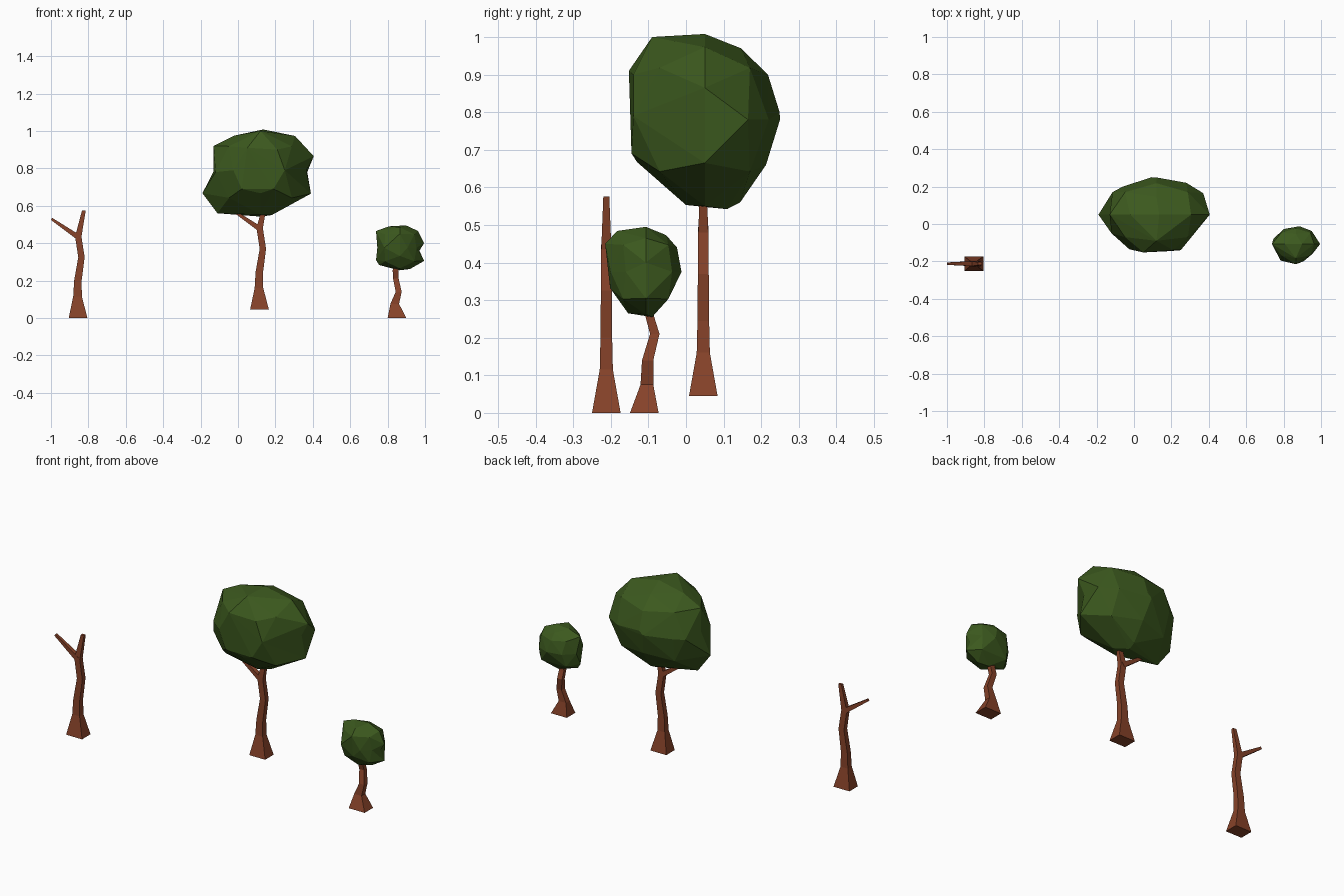
import bpy, bmesh
from mathutils import Vector

if "Cube" in bpy.data.objects:
    bpy.data.objects.remove(bpy.data.objects["Cube"])


def material(name, rgb):
    m = bpy.data.materials.new(name)
    m.diffuse_color = (*rgb, 1)
    m.use_nodes = True
    m.node_tree.nodes["Principled BSDF"].inputs["Base Color"].default_value = m.diffuse_color
    return m


BARK = material("bark", (0.24, 0.055, 0.022))
LEAF = material("leaves", (0.045, 0.10, 0.013))


def finish(bm, name, mat):
    bmesh.ops.recalc_face_normals(bm, faces=bm.faces)
    me = bpy.data.meshes.new(name)
    bm.to_mesh(me)
    bm.free()
    me.materials.append(mat)
    ob = bpy.data.objects.new(name, me)
    bpy.context.collection.objects.link(ob)


def loft(bm, rings):
    # join four-sided rings into a closed tube
    loops = [[bm.verts.new(p) for p in r] for r in rings]
    for a, b in zip(loops, loops[1:]):
        for i in range(4):
            j = (i + 1) % 4
            bm.faces.new((a[i], a[j], b[j], b[i]))
    bm.faces.new(loops[0])
    bm.faces.new(loops[-1])


CORNERS = ((-.5, -.5), (.5, -.5), (.5, .5), (-.5, .5))


def trunk(name, base, path, branch=None):
    # path entries: x, y, z offset, width x, width y
    o = Vector(base)
    bm = bmesh.new()
    loft(bm, [[o + Vector((x + a * w, y + b * d, z)) for a, b in CORNERS]
              for x, y, z, w, d in path])
    if branch:
        start, end, w0, w1 = branch
        axis = (Vector(end) - Vector(start)).normalized()
        up = axis.cross(Vector((0, 1, 0)))
        loft(bm, [[o + Vector(p) + up * a * w + Vector((0, b * w, 0)) for a, b in CORNERS]
                  for p, w in ((start, w0), (end, w1))])
    finish(bm, name, BARK)


def crown(name, centre, half, front, side, top, face, notches):
    # faceted hull through the outlines plus bulges between them
    cx, cy, cz = centre
    pts = [(x, cy, z) for x, z in front] + [(cx, y, z) for y, z in side]
    pts += [(x, y, cz) for x, y in top] + list(face)
    for a in (-.6, .6):
        for b in (-.6, .6):
            for c in (-.6, .6):
                pts.append((cx + a * half[0], cy + b * half[1], cz + c * half[2]))
    bm = bmesh.new()
    for p in pts:
        bm.verts.new(p)
    bmesh.ops.convex_hull(bm, input=bm.verts)
    bmesh.ops.delete(bm, geom=[v for v in bm.verts if not v.link_faces], context='VERTS')
    # push in the hollows at the two ends
    for (x0, z0), (x1, z1), (xm, zm) in notches:
        p, q = Vector((x0, cy, z0)), Vector((x1, cy, z1))
        for e in list(bm.edges):
            a, b = (v.co for v in e.verts)
            if min((a - p).length + (b - q).length, (a - q).length + (b - p).length) < 1e-3:
                r = bmesh.ops.subdivide_edges(bm, edges=[e], cuts=1)
                for v in r['geom_inner']:
                    if isinstance(v, bmesh.types.BMVert):
                        v.co = (xm, cy, zm)
                break
    bmesh.ops.triangulate(bm, faces=[f for f in bm.faces if len(f.verts) > 4])
    finish(bm, name, LEAF)


# bare tree and large tree share one trunk shape
TALL = [(0, 0, 0, .10, .076), (-.003, 0, .115, .046, .035), (-.001, 0, .20, .04, .031),
        (.018, 0, .325, .034, .029), (.001, 0, .435, .034, .027), (.031, 0, .575, .02, .016)]
FORK = ((.004, 0, .43), (-.142, 0, .53), .028, .013)
trunk("bare_tree_trunk", (-.855, -.212, 0), TALL, FORK)
trunk("large_tree_trunk", (.115, .046, .045), TALL, FORK)

# small crooked trunk
trunk("small_tree_trunk", (.85, -.111, 0),
      [(0, 0, 0, .10, .076), (-.012, .007, .075, .046, .034), (.009, .009, .14, .032, .03),
       (-.006, .028, .21, .03, .025), (-.008, .015, .255, .03, .023), (.002, .01, .34, .025, .02)])

# large crown
crown("large_tree_crown", (.12, .05, .78), (.28, .2, .23),
      front=[(-.19, .667), (-.11, .56), (.18, .55), (.39, .665), (.405, .865),
             (.305, .973), (.135, 1.008), (-.02, .975), (-.13, .92)],
      side=[(-.09, 1.0), (.146, .97), (.218, .90), (.249, .80), (.213, .66),
            (.144, .56), (.109, .542), (0, .553), (-.13, .667)],
      top=[(-.115, .17), (-.06, .2), (.095, .25), (.28, .22), (.37, .165),
           (.297, -.075), (-.12, -.05)],
      face=[(.05, -.152, .91), (.21, -.14, .90), (.25, -.14, .79),
            (.19, -.145, .69), (.02, -.14, .69), (-.025, -.135, .79)],
      notches=[((.39, .665), (.405, .865), (.365, .79)),
               ((-.19, .667), (-.13, .92), (-.13, .785))])

# small crown
crown("small_tree_crown", (.865, -.107, .375), (.13, .1, .12),
      front=[(.738, .465), (.807, .49), (.898, .495), (.963, .465), (.995, .40),
             (.995, .305), (.92, .262), (.85, .262), (.754, .283), (.738, .31)],
      side=[(-.215, .45), (-.183, .484), (-.053, .473), (-.024, .44), (-.019, .40),
            (-.037, .327), (-.09, .255), (-.154, .265), (-.202, .332)],
      top=[(.745, -.08), (.8, -.027), (.885, -.012), (.95, -.037), (.954, -.16),
           (.906, -.2), (.783, -.195)],
      face=[],
      notches=[((.995, .40), (.995, .305), (.97, .36)),
               ((.738, .465), (.738, .31), (.75, .374))])
